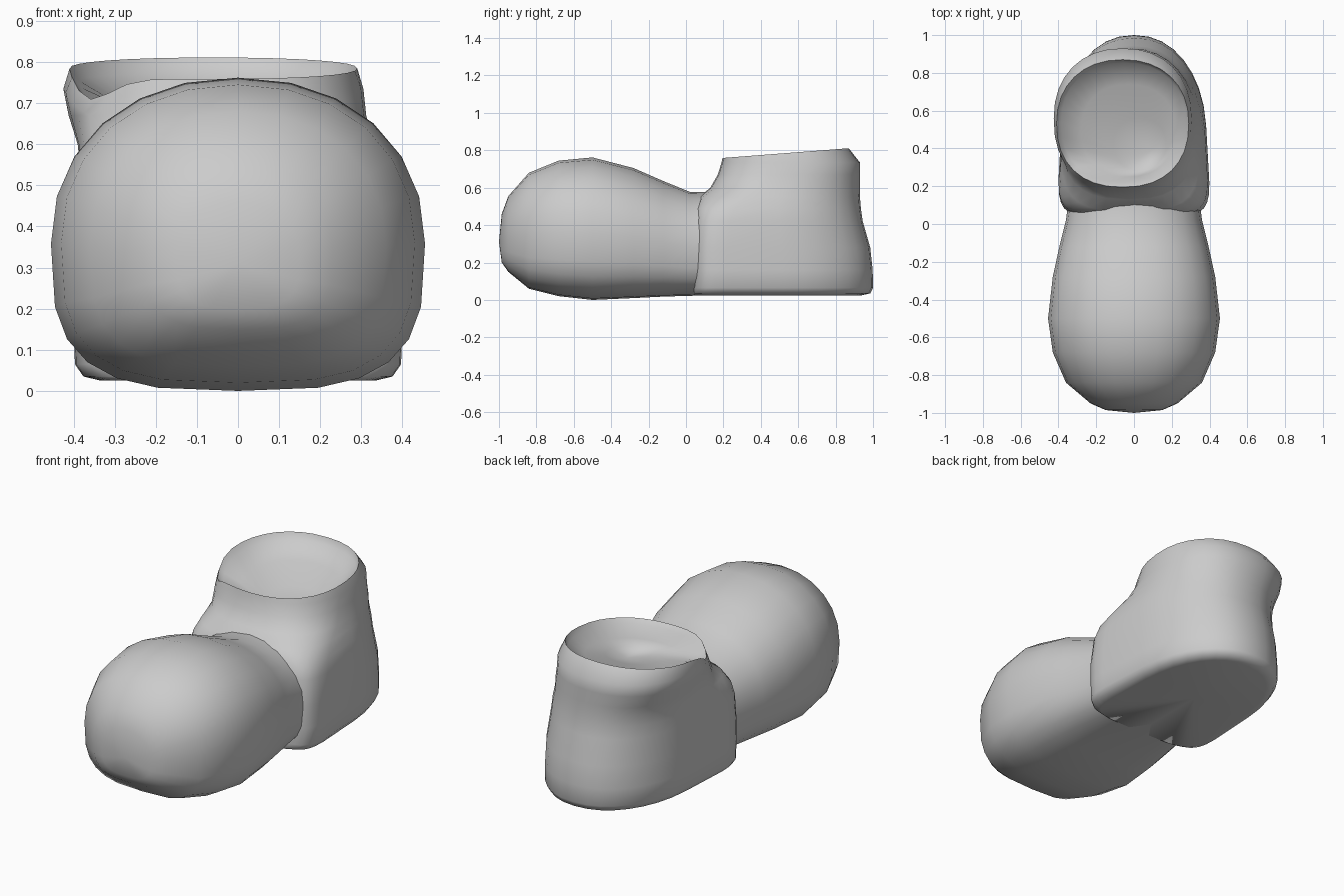
import bpy, bmesh
from math import sin, cos, pi, exp

if "Cube" in bpy.data.objects:
    bpy.data.objects.remove(bpy.data.objects["Cube"])


def power(v, n):
    return (abs(v) ** (2 / n)) * (1 if v >= 0 else -1)


def loft(name, rings, start_tip=None, end_tip=None, angle=85):
    """Skin a list of equal-length rings, with optional pole points."""
    bm = bmesh.new()
    rows = [[bm.verts.new(p) for p in r] for r in rings]
    n = len(rows[0])
    for a, b in zip(rows, rows[1:]):
        for i in range(n):
            j = (i + 1) % n
            bm.faces.new((a[i], a[j], b[j], b[i]))
    for tip, row in ((start_tip, rows[0]), (end_tip, rows[-1])):
        if tip:
            t = bm.verts.new(tip)
            for i in range(n):
                bm.faces.new((t, row[i], row[(i + 1) % n]))
    bmesh.ops.recalc_face_normals(bm, faces=bm.faces)
    me = bpy.data.meshes.new(name)
    bm.to_mesh(me)
    bm.free()
    ob = bpy.data.objects.new(name, me)
    bpy.context.collection.objects.link(ob)
    bpy.context.view_layer.objects.active = ob
    ob.select_set(True)
    bpy.ops.object.shade_smooth_by_angle(angle=angle * pi / 180)
    ob.select_set(False)
    return ob


# Toe: upright sections (y, half width, bottom z, top z), boxier underneath
def toe_ring(y, w, z0, z1, n=24):
    zm, pts = z0 + (z1 - z0) * 0.47, []
    for i in range(n):
        a = 2 * pi * i / n
        c, s = cos(a), sin(a)
        e = 2.15 if s >= 0 else 3.2
        h = z1 - zm if s >= 0 else zm - z0
        pts.append((w * power(c, e), y, zm + h * power(s, e)))
    return pts


toe = [(-0.985, 0.15, 0.20, 0.46), (-0.95, 0.23, 0.15, 0.555),
       (-0.84, 0.36, 0.06, 0.68), (-0.68, 0.43, 0.02, 0.745),
       (-0.50, 0.455, 0.0, 0.762), (-0.28, 0.43, 0.01, 0.705),
       (-0.12, 0.395, 0.018, 0.635), (0.02, 0.36, 0.022, 0.578),
       (0.14, 0.345, 0.025, 0.575)]
loft("toe", [toe_ring(*t) for t in toe], start_tip=(0, -1, 0.31))


# Ankle: level rings, squarer toward the front where the side flaps end
def ankle_ring(z, cx, rx, y0, y1, front, taper=0.0, tilt=0.0, n=32):
    ym, pts = (y0 + y1) / 2, []
    for i in range(n):
        a = 2 * pi * i / n
        c, s = cos(a), sin(a)
        e = 2.2 if s >= 0 else front
        v = power(s, e)
        x = cx + rx * power(c, e) * (1 - taper * v)
        y = ym + v * (y1 - y0) / 2
        dip = 0.0
        if z > 0.7:   # sagging front left corner of the opening
            dip = 0.06 * exp(-((x + 0.36) ** 2 + (y - 0.33) ** 2) / 0.012)
        pts.append((x, y, z + tilt * v - dip))
    return pts


ankle = [(0.025, 0, 0.325, 0.04, 0.94, 6, 0.06),
         (0.035, 0, 0.36, 0.04, 0.985, 7, 0.08),
         (0.065, 0, 0.38, 0.04, 1.00, 7, 0.08),
         (0.16, 0, 0.382, 0.04, 0.998, 7, 0.08),
         (0.28, 0, 0.382, 0.04, 0.985, 7, 0.08),
         (0.42, -0.005, 0.38, 0.045, 0.945, 6, 0.08),
         (0.49, -0.01, 0.375, 0.05, 0.935, 5, 0.06),
         (0.55, -0.02, 0.365, 0.07, 0.93, 3.5, 0.04),
         (0.60, -0.03, 0.36, 0.13, 0.93, 2.8, 0.02),
         (0.67, -0.05, 0.362, 0.17, 0.93, 2.5, 0),
         (0.735, -0.06, 0.365, 0.19, 0.93, 2.4, 0),
         # rim, then the shallow crumpled lining
         (0.785, -0.06, 0.35, 0.195, 0.87, 2.3, 0, 0.026),
         (0.755, -0.055, 0.33, 0.22, 0.855, 2.3, 0, 0.018),
         (0.695, -0.03, 0.25, 0.25, 0.74, 2.2, 0, 0.025),
         (0.65, 0.03, 0.14, 0.28, 0.56, 2.0, 0, 0.02)]
loft("ankle", [ankle_ring(*r) for r in ankle],
     start_tip=(0, 0.5, 0.025), end_tip=(0.09, 0.39, 0.61))
